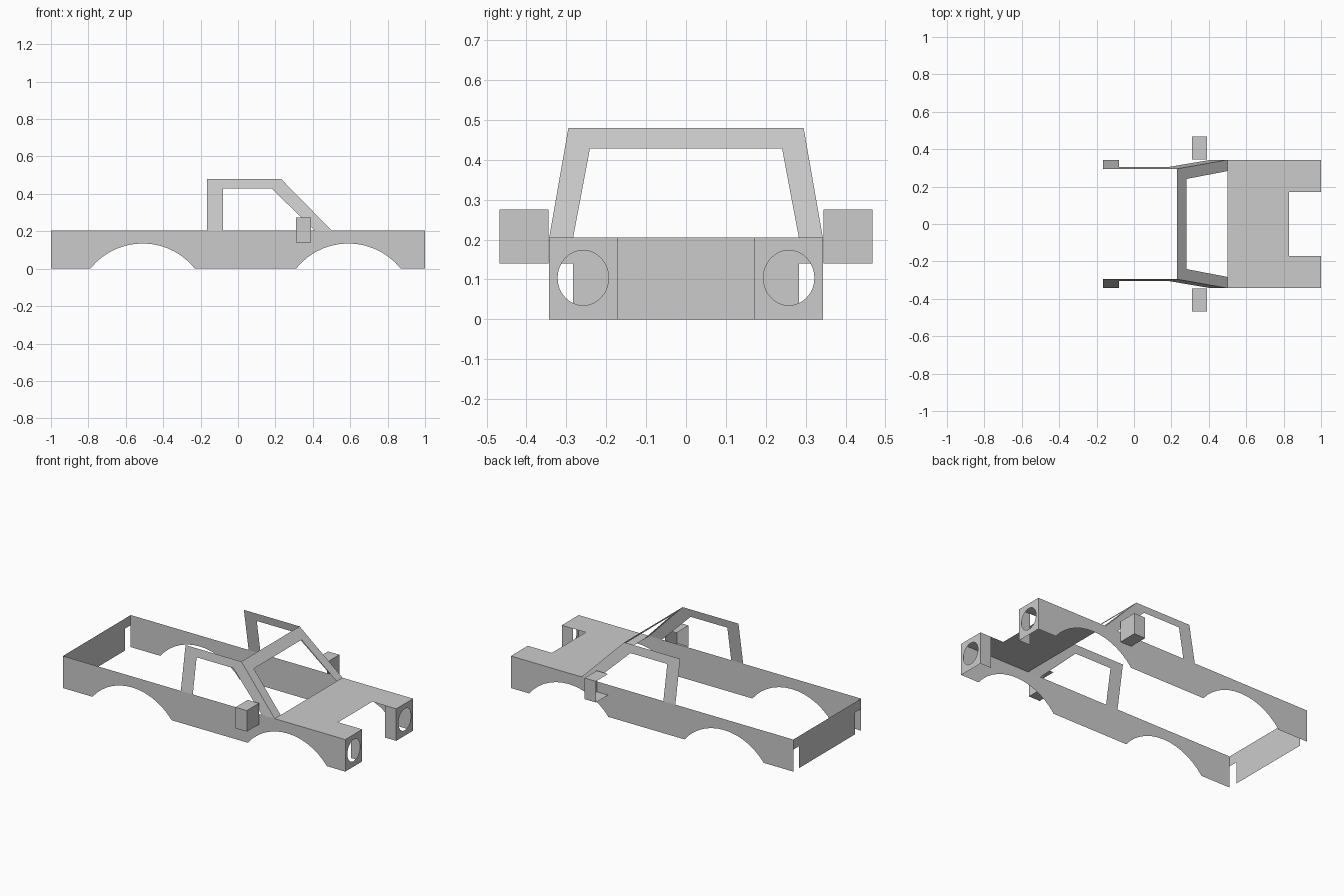
import bpy, bmesh
from math import sin, cos, pi, asin, sqrt
from mathutils import Vector

if "Cube" in bpy.data.objects:
    bpy.data.objects.remove(bpy.data.objects["Cube"])

HW, TOP = 0.343, 0.205      # half width and height of the lower body
ROOF = 0.48


def build(name, faces, outward):
    """Make an object from planar outlines; outward[i] is the way face i looks."""
    bm = bmesh.new()
    for pts, out in zip(faces, outward):
        f = bm.faces.new([bm.verts.new(p) for p in pts])
        f.normal_update()
        if f.normal.dot(Vector(out)) < 0:
            f.normal_flip()
    bmesh.ops.remove_doubles(bm, verts=bm.verts, dist=1e-5)
    me = bpy.data.meshes.new(name)
    bm.to_mesh(me)
    bm.free()
    ob = bpy.data.objects.new(name, me)
    bpy.context.collection.objects.link(ob)
    return ob


def arch(cx, half=0.28, h=0.135, n=14):
    """Wheel arch points running from +x to -x."""
    r = (half * half + h * h) / (2 * h)
    a = asin(half / r)
    return [(cx + r * sin(a - 2 * a * i / n), r * cos(a - 2 * a * i / n) - (r - h))
            for i in range(n + 1)]


def lean(z):
    """Half width of the cabin at height z."""
    return HW - (z - TOP) / (ROOF - TOP) * 0.048


side = [(-1, 0), (-1, TOP), (1, TOP), (1, 0)] + arch(0.59) + arch(-0.51)
window = [(-0.165, TOP), (-0.165, ROOF), (0.23, ROOF), (0.5, TOP),
          (0.41, TOP), (0.18, 0.428), (-0.08, 0.428), (-0.08, TOP)]

for s, tag in ((-1, "right"), (1, "left")):
    # Body side with wheel arches
    build("body_side_" + tag, [[(x, s * HW, z) for x, z in side]], [(0, s, 0)])

    # Leaning door window frame
    build("window_frame_" + tag, [[(x, s * lean(z), z) for x, z in window]], [(0, s, 0)])

    # Headlight plate with round hole (two halves) and inner wall
    cy, cz, ry, rz, n = 0.258, 0.104, 0.064, 0.069, 16
    faces = []
    for k, edge in ((1, HW), (-1, 0.172)):
        hole = [(cy + k * ry * sin(pi * i / n), cz + rz * cos(pi * i / n)) for i in range(n + 1)]
        outline = hole + [(cy, 0), (edge, 0), (edge, TOP), (cy, TOP)]
        faces.append([(1, s * y, z) for y, z in outline])
    faces.append([(1, s * 0.172, 0), (0.92, s * 0.172, 0), (0.92, s * 0.172, TOP), (1, s * 0.172, TOP)])
    build("headlight_housing_" + tag, faces, [(1, 0, 0), (1, 0, 0), (0, -s, 0)])

    # Door mirror shell, open to the rear and toward the body
    x0, x1, y0, y1, z0, z1 = 0.31, 0.39, s * 0.345, s * 0.468, 0.14, 0.275
    build("door_mirror_" + tag, [
        [(x1, y0, z0), (x1, y1, z0), (x1, y1, z1), (x1, y0, z1)],
        [(x0, y1, z0), (x1, y1, z0), (x1, y1, z1), (x0, y1, z1)],
        [(x0, y0, z1), (x1, y0, z1), (x1, y1, z1), (x0, y1, z1)],
        [(x0, y0, z0), (x1, y0, z0), (x1, y1, z0), (x0, y1, z0)],
    ], [(1, 0, 0), (0, s, 0), (0, 0, 1), (0, 0, -1)])


def mirrored(half):
    """Close a half outline (a, y) with its reflection."""
    return half + [(a, -y) for a, y in reversed(half)]


# Hood with the grille notch
hood = mirrored([(0.5, HW), (1, HW), (1, 0.172), (0.83, 0.172)])
build("hood", [[(x, y, TOP) for x, y in hood]], [(0, 0, 1)])

# Tail panel with slots at the lower corners
tail = mirrored([(0, 0.283), (0.14, 0.283), (0.14, HW), (TOP, HW)])
build("tail_panel", [[(-1, y, z) for z, y in tail]], [(-1, 0, 0)])

# Sloping windshield frame
shield = mirrored([(0.428, 0.241), (TOP, 0.283), (TOP, HW), (ROOF, lean(ROOF))])
build("windshield_frame",
      [[(0.5 - (z - TOP) / (ROOF - TOP) * 0.27, y, z) for z, y in shield]], [(1, 0, 1)])
